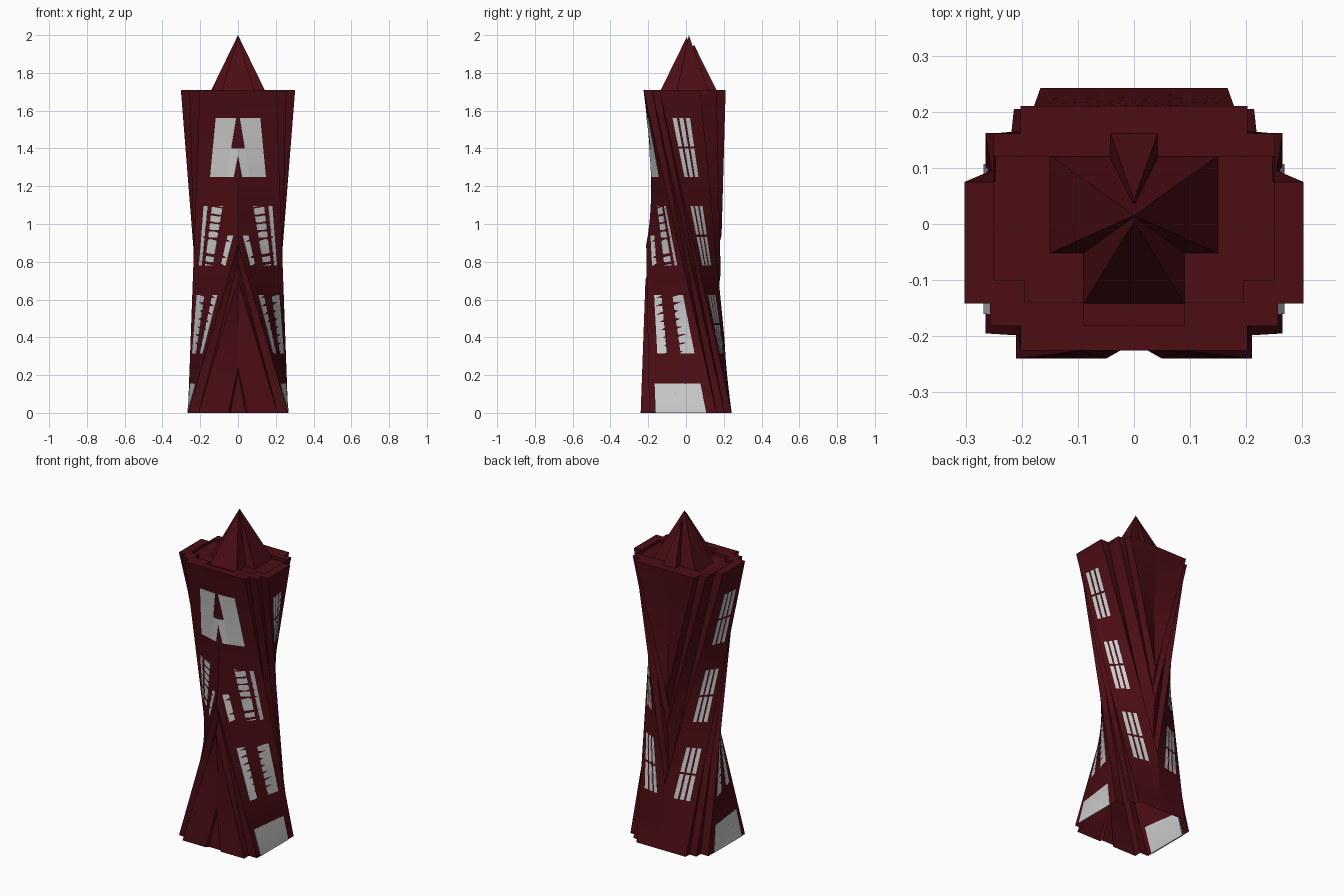
import bpy, bmesh
from mathutils import Vector

if "Cube" in bpy.data.objects:
    bpy.data.objects.remove(bpy.data.objects["Cube"])

H = 1.71                 # height of the twisted shaft
FLOOR = H - .018         # sunken roof floor
KX, KY = 1.25, 0.85      # stretch of the plan after its quarter turn

red = bpy.data.materials.new("dark_red")
red.diffuse_color = (0.07, 0.004, 0.007, 1)
red.use_nodes = True
red.node_tree.nodes["Principled BSDF"].inputs["Base Color"].default_value = red.diffuse_color

# stepped plan at ground level
PLAN = [(.21, -.24), (.21, -.195), (.265, -.195), (.265, .162), (.214, .162), (.214, .205),
        (.167, .205), (.167, .242), (-.088, .242), (-.088, .2), (-.19, .2), (-.19, .162),
        (-.247, .162), (-.247, -.19), (-.2, -.19), (-.2, -.225), (.04, -.225), (.05, -.24)]


def twist(p, z):
    """Straight ruled line from plan point to the same point turned 90 degrees clockwise."""
    t = z / H
    return Vector((p[0] * (1 - t) + KX * p[1] * t, p[1] * (1 - t) - KY * p[0] * t, z))


def mirror_half(bm):
    """Keep x > 0 and mirror it."""
    bmesh.ops.bisect_plane(bm, geom=bm.verts[:] + bm.edges[:] + bm.faces[:], dist=1e-5,
                           plane_co=(0, 0, 0), plane_no=(1, 0, 0), clear_inner=True)
    bmesh.ops.mirror(bm, geom=bm.verts[:] + bm.edges[:] + bm.faces[:],
                     merge_dist=1e-4, axis='X')


def finish(bm, name, mat=None):
    bmesh.ops.recalc_face_normals(bm, faces=bm.faces[:])
    me = bpy.data.meshes.new(name)
    bm.to_mesh(me)
    bm.free()
    ob = bpy.data.objects.new(name, me)
    bpy.context.collection.objects.link(ob)
    if mat:
        me.materials.append(mat)
    return ob


def loft(bm, rings, caps=False):
    rows = [[bm.verts.new(c) for c in r] for r in rings]
    n = len(rows[0])
    for a, b in zip(rows, rows[1:]):
        for i in range(n):
            j = (i + 1) % n
            bm.faces.new((a[i], a[j], b[j], b[i]))
    if caps:
        bm.faces.new(rows[0][::-1])
        bm.faces.new(rows[-1])
    return rows


# twisted shaft, open at the bottom
N = 40
bm = bmesh.new()
loft(bm, [[twist(p, H * k / N) for p in PLAN] for k in range(N + 1)])
mirror_half(bm)

# roof rim with a sunken floor
half = [(.09, -.18), (.09, -.14), (.195, -.14), (.195, -.1), (.25, -.1), (.25, .12)]
inner = half + [(-x, y) for x, y in reversed(half)]
outer_edges = [e for e in bm.edges if e.is_boundary and
               all(v.co.z > H - 1e-4 for v in e.verts)]
rows = loft(bm, [[(x, y, z) for x, y in inner] for z in (H, FLOOR)])
bm.faces.new(rows[1])
rim = [bm.edges.get((rows[0][i], rows[0][i - 1])) for i in range(len(inner))]
bmesh.ops.triangle_fill(bm, use_beauty=True, use_dissolve=False, edges=outer_edges + rim)
finish(bm, "twisted_shaft", red)


def strip(bm, face, s0, s1, z0, z1, out):
    """Thin slab lying on the right or back face of the twisted shaft."""
    def pt(s, d, z):
        return twist((.265 + d, s) if face == "right" else (s, .242 + d), z)
    rings = []
    for k in range(7):
        z = z0 + (z1 - z0) * k / 6
        rings.append([pt(s0, -.005, z), pt(s0, out, z), pt(s1, out, z), pt(s1, -.005, z)])
    loft(bm, rings, caps=True)


def strips(name, items, out, mat=None):
    bm = bmesh.new()
    for it in items:
        strip(bm, *it, out)
    mirror_half(bm)
    finish(bm, name, mat)


# doors and windows
LEVELS = [(.315, .625), (.78, 1.095), (1.25, 1.56)]
strips("door_panels", [("right", -.16, .107, 0, .155)], .003)
(a0, a1), (b0, b1), (c0, c1) = LEVELS
side = [("right", -.135, -.073, a0, a1), ("right", .017, .107, a0, a1),
        ("right", -.14, -.095, b0, .94), ("right", -.02, .052, b0, b1),
        ("right", .08, .107, b0, b1),
        ("right", -.055, -.0124, c0, 1.4), ("right", -.0124, .083, c0, c1)]
strips("side_window_panes", side, .003)

back = []
for z0, z1 in LEVELS:
    zm = (z0 + z1) / 2
    for i in range(3):
        s = .045 * i
        back += [("back", s, s + .03, z0, zm - .006), ("back", s, s + .03, zm + .006, z1)]
strips("back_window_panes", back, .003)


# spire made of three crossing pyramids
def pyramid(name, w, y0, y1, apex):
    bm = bmesh.new()
    base = [bm.verts.new((x, y, FLOOR)) for x, y in ((-w, y0), (w, y0), (w, y1), (-w, y1))]
    top = bm.verts.new(apex)
    bm.faces.new(base[::-1])
    for i in range(4):
        bm.faces.new((base[i], base[(i + 1) % 4], top))
    finish(bm, name, red)


pyramid("spire_main", .15, -.052, .123, (0, .015, 2.0))
pyramid("spire_front", .09, -.142, .12, (0, .004, 1.99))
pyramid("spire_back", .045, -.08, .17, (0, .042, 1.95))
